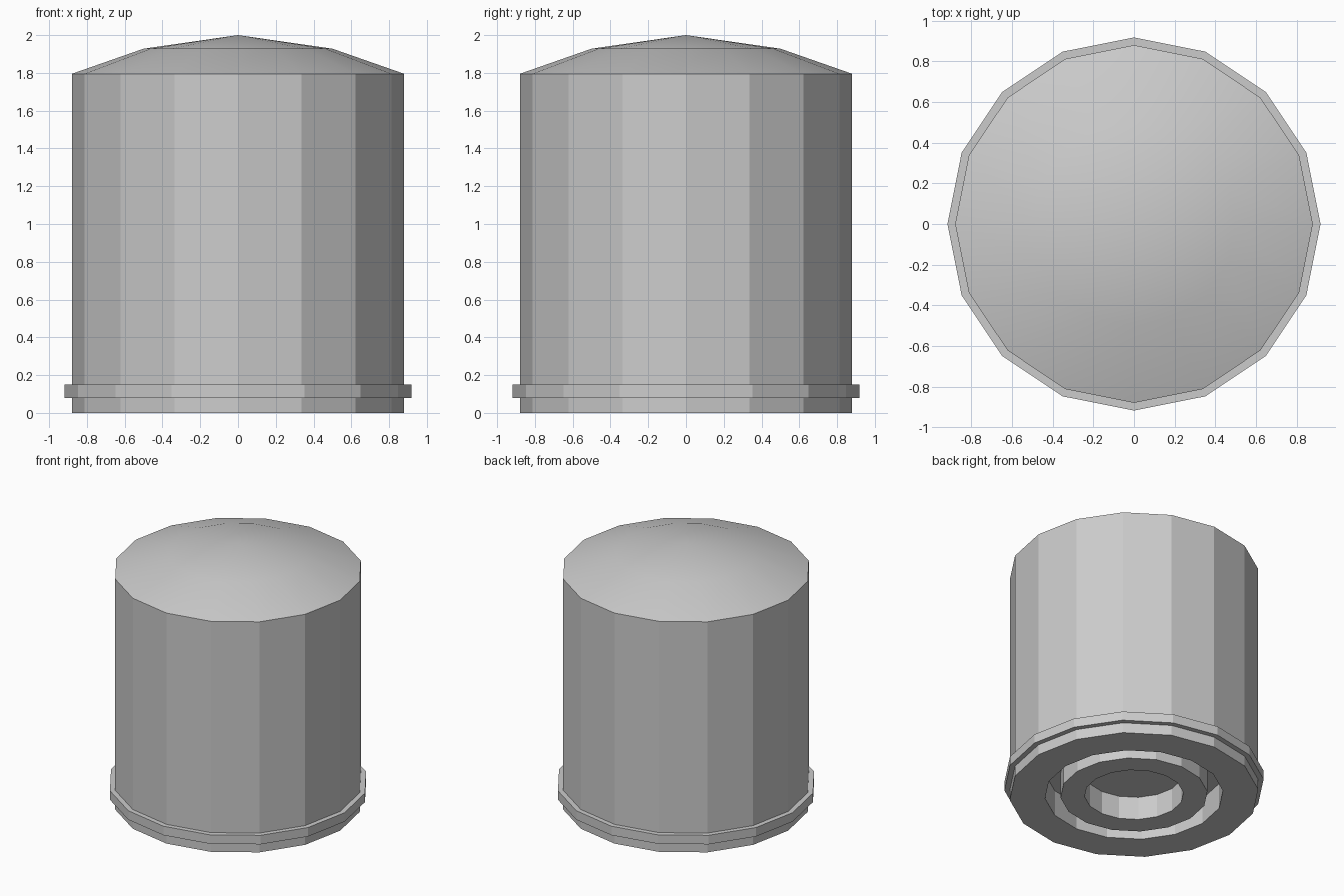
import bpy, bmesh, math

if "Cube" in bpy.data.objects:
    bpy.data.objects.remove(bpy.data.objects["Cube"])

SIDES = 16


def lathe(name, profile, closed=False, smooth_rows=()):
    """Revolve (radius, z) points around z; listed rows are shaded smooth."""
    bm = bmesh.new()
    rows = []
    for r, z in profile:
        if r == 0:
            rows.append([bm.verts.new((0, 0, z))] * SIDES)
        else:
            rows.append([bm.verts.new((r * math.cos(a), r * math.sin(a), z))
                         for a in (2 * math.pi * i / SIDES for i in range(SIDES))])
    count = len(rows) if closed else len(rows) - 1
    for k in range(count):
        lo, hi = rows[k], rows[(k + 1) % len(rows)]
        for i in range(SIDES):
            j = (i + 1) % SIDES
            corners = list(dict.fromkeys((lo[i], lo[j], hi[j], hi[i])))
            bm.faces.new(corners).smooth = k in smooth_rows
    bmesh.ops.recalc_face_normals(bm, faces=bm.faces)
    # Keep the rim between wall and dome crisp
    for e in bm.edges:
        if len({f.smooth for f in e.link_faces}) > 1:
            e.smooth = False
    mesh = bpy.data.meshes.new(name)
    bm.to_mesh(mesh)
    bm.free()
    obj = bpy.data.objects.new(name, mesh)
    bpy.context.collection.objects.link(obj)
    return obj


# Canister: centre bore, raised hub, gasket groove, wall, domed cap
canister = [
    (0, 0.18), (0.35, 0.18), (0.35, 0),      # bore
    (0.52, 0), (0.52, 0.20),                 # hub
    (0.63, 0.20), (0.63, 0),                 # groove
    (0.88, 0), (0.88, 1.795),                # wall
    (0.50, 1.928), (0, 2.0),                 # dome
]
lathe("canister", canister, smooth_rows=(8, 9))

# Crimped band around the base
lathe("base_band", [(0.87, 0.08), (0.918, 0.08), (0.918, 0.15), (0.87, 0.15)], closed=True)
